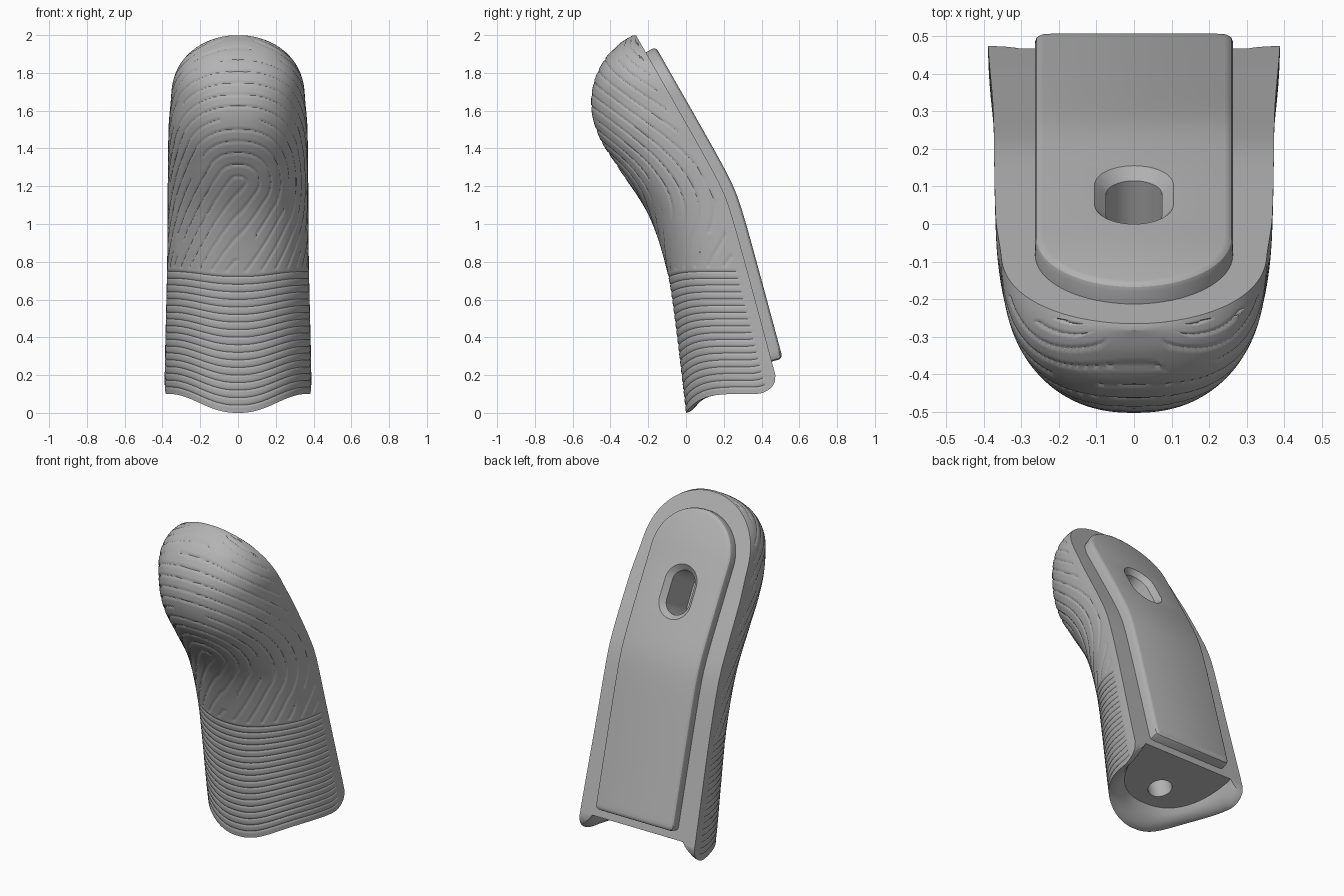
import bpy, bmesh, math
from mathutils import Vector

if "Cube" in bpy.data.objects:
    bpy.data.objects.remove(bpy.data.objects["Cube"])

grey = bpy.data.materials.new("matte_grey")
grey.use_nodes = True
grey.diffuse_color = (0.45, 0.45, 0.45, 1)
grey.node_tree.nodes["Principled BSDF"].inputs["Base Color"].default_value = grey.diffuse_color


def spline(pts):
    """Smooth function through (position, value) points."""
    def slope(i):
        a, b = pts[max(i - 1, 0)], pts[min(i + 1, len(pts) - 1)]
        return (b[1] - a[1]) / (b[0] - a[0])

    def value(t):
        i = 0
        while i < len(pts) - 2 and t > pts[i + 1][0]:
            i += 1
        (a, p), (b, q) = pts[i], pts[i + 1]
        h = b - a
        u = (t - a) / h
        return (p * (1 + 2 * u) * (1 - u) ** 2 + slope(i) * h * u * (1 - u) ** 2
                + q * u * u * (3 - 2 * u) + slope(i + 1) * h * u * u * (u - 1))
    return value


front_y = spline([(0, 0), (.5, -.06), (.77, -.105), (1.05, -.2), (1.3, -.36), (1.45, -.455),
                  (1.6, -.5), (1.75, -.488), (1.88, -.425), (1.96, -.345), (2, -.28)])
side_w = spline([(0, .385), (.2, .388), (.8, .375), (1.5, .368), (1.7, .353), (2, .35)])
ARC_Z = 1.68     # height where the rounded top begins


def back_y(z):
    d = z - 1.16
    return .217 - .268 * d - .305 * .5 * (d + math.hypot(d, .1))


def half_width(z):
    t = min(max(0, z - ARC_Z) / .32, .999)
    return side_w(z) * math.sqrt(1 - t ** 2.2)


def back_point(x, z, height):
    """Point over the bent back face, raised along its normal."""
    n = Vector((0, 1, (back_y(z - .01) - back_y(z + .01)) / .02)).normalized()
    return Vector((x, back_y(z), z)) + n * height


def finish(name, bm):
    bmesh.ops.recalc_face_normals(bm, faces=bm.faces)
    mesh = bpy.data.meshes.new(name)
    bm.to_mesh(mesh)
    bm.free()
    mesh.materials.append(grey)
    ob = bpy.data.objects.new(name, mesh)
    bpy.context.collection.objects.link(ob)
    return ob


def bridge(bm, a, b, closed=False):
    for i in range(len(a) if closed else len(a) - 1):
        j = (i + 1) % len(a)
        bm.faces.new((a[i], a[j], b[j], b[i]))


def groove(z, level, angle):
    """Depth of the textured grooves: bands below, a looped pattern above."""
    if level < .75:
        return .004 if round(level / .008) % 5 == 0 else 0
    if level > 1.97:
        return 0
    s = (angle - math.pi / 2) * -.42         # distance around the front
    pz = z - 1.22
    along = max(0, min(.75, -s * .6 - pz * .8))   # slanted core of the loop
    d = math.hypot((s + along * .6) * .85, pz + along * .8)
    gap = math.sin(7 * s + 5 * z) * math.sin(23 * d + 3 * s) > .72
    t = abs((d / .062) % 1 - .5) * .062
    return 0 if gap else .005 * max(0, 1 - t / .009)


# Main grip body: stacked D-shaped sections with a wavy lower edge
bm = bmesh.new()
COLS = 200
levels = [.008 * i for i in range(250)] + [1.996, 1.999]
angles = [math.pi * i / COLS for i in range(COLS + 1)]
rows, depths = [], {}
for level in levels:
    row = []
    for a in angles:
        c, s = math.cos(a), math.sin(a)
        wave = .05 * (1 - math.cos(math.pi * min(1, abs(c) * 1.08)))
        corner = .1 * (1 - math.sqrt(1 - max(0, 1 - s / .22) ** 2))
        z = level + wave * max(0, 1 - level) + corner * max(0, 1 - level / .4)
        x = math.copysign(abs(c) ** .87, c) * half_width(z)
        y = back_y(z) + (front_y(z) - back_y(z)) * abs(s) ** .87
        v = bm.verts.new((x, y, z))
        if level > 0 and .1 < a < math.pi - .1:
            depths[v] = groove(z, level, a)
        row.append(v)
    rows.append(row)
for lower, upper in zip(rows, rows[1:]):
    bridge(bm, lower, upper)
bm.normal_update()
for v in depths:
    out = v.normal if v.normal.dot(v.co - Vector((0, back_y(v.co.z), v.co.z))) > 0 else -v.normal
    v.co -= out * depths[v]

# Rounded lower rim leading in to the shallow recessed floor
rim = [rows[0]]
for shrink, lift in ((.97, .03), (.93, .12), (.88, .3), (.83, .6), (.79, 1)):
    ring = []
    for v in rows[0]:
        y = .43 + (v.co.y - .43) * shrink if v.co.y < .43 else v.co.y
        z = v.co.z + (.1 + .26 * y - v.co.z) * lift
        ring.append(bm.verts.new((v.co.x * shrink, min(y, back_y(z)), z)))
    rim.append(ring)
for a, b in zip(rim, rim[1:]):
    bridge(bm, a, b)
bm.faces.new(rim[-1])

# Flat back face, joined to the floor between the two lower wings
start = next(i for i, r in enumerate(rows) if r[0].co.z > .24)
for i in (0, -1):
    bm.faces.new([r[i] for r in rows[:start + 1]] + [r[i] for r in reversed(rim[1:])])
bm.faces.new((rows[start][0], rim[-1][0], rim[-1][-1], rows[start][-1]))
for lower, upper in zip(rows[start:], rows[start + 1:]):
    bm.faces.new((lower[0], lower[-1], upper[-1], upper[0]))
bm.faces.new(rows[-1])
body = finish("grip_body", bm)

# Raised back plate with a round top and softened edges
bm = bmesh.new()
loops = []
for inset, height in ((0, -.03), (0, .038), (.004, .05), (.012, .057), (.022, .06)):
    r = .263 - inset
    z0 = .272 + inset
    side = [(r - .02, z0), (r - .006, z0 + .006), (r, z0 + .02)]
    side += [(r, z0 + .02 + (ARC_Z - z0 - .02) * i / 50) for i in range(1, 51)]
    arc = [math.pi / 2 * i / 16 for i in range(1, 16)]
    side += [(r * math.cos(a), ARC_Z + .868 * r * math.sin(a)) for a in arc]
    side.append((.006, ARC_Z + .868 * r))
    outline = side + [(-x, z) for x, z in reversed(side)]
    loops.append([bm.verts.new(back_point(x, z, height)) for x, z in outline])
for a, b in zip(loops, loops[1:]):
    bridge(bm, a, b, True)
for loop in (loops[0], loops[-1]):
    half = len(loop) // 2
    bridge(bm, loop[:half], loop[:half - 1:-1])
plate = finish("back_plate", bm)

# Cutter for the countersunk slot in the back
bm = bmesh.new()
loops = []
normal = back_point(0, 1.49, 1) - back_point(0, 1.49, 0)
up = Vector((1, 0, 0)).cross(normal)
for height, r in ((.07, .115), (.03, .075), (-.2, .075)):
    loop = []
    for i in range(50):
        a = math.tau * (i + .5) / 50
        shift = math.copysign(.053, math.sin(a))
        p = back_point(0, 1.49, height) + up * (r * math.sin(a) + shift)
        loop.append(bm.verts.new(p + Vector((r * math.cos(a), 0, 0))))
    loops.append(loop)
for a, b in zip(loops, loops[1:]):
    bridge(bm, a, b, True)
bm.faces.new(loops[0])
bm.faces.new(loops[-1])
slot = finish("slot_cutter", bm)

# Cutter for the round screw hole in the floor
bm = bmesh.new()
bmesh.ops.create_cone(bm, cap_ends=True, segments=32, radius1=.068, radius2=.068, depth=.5)
hole = finish("hole_cutter", bm)
hole.location = (0, .2, .25)
hole.rotation_euler.x = math.atan(.26)

for ob, cutters in ((body, (slot, hole)), (plate, (slot,))):
    bpy.context.view_layer.objects.active = ob
    for cutter in cutters:
        mod = ob.modifiers.new("cut", "BOOLEAN")
        mod.operation, mod.object, mod.solver = "DIFFERENCE", cutter, "EXACT"
        bpy.ops.object.modifier_apply(modifier=mod.name)
for cutter in (slot, hole):
    bpy.data.objects.remove(cutter)

# Smooth shading with crisp edges
for ob in bpy.context.view_layer.objects:
    ob.select_set(ob in (body, plate))
bpy.context.view_layer.objects.active = body
bpy.ops.object.shade_smooth_by_angle(angle=math.radians(30))
